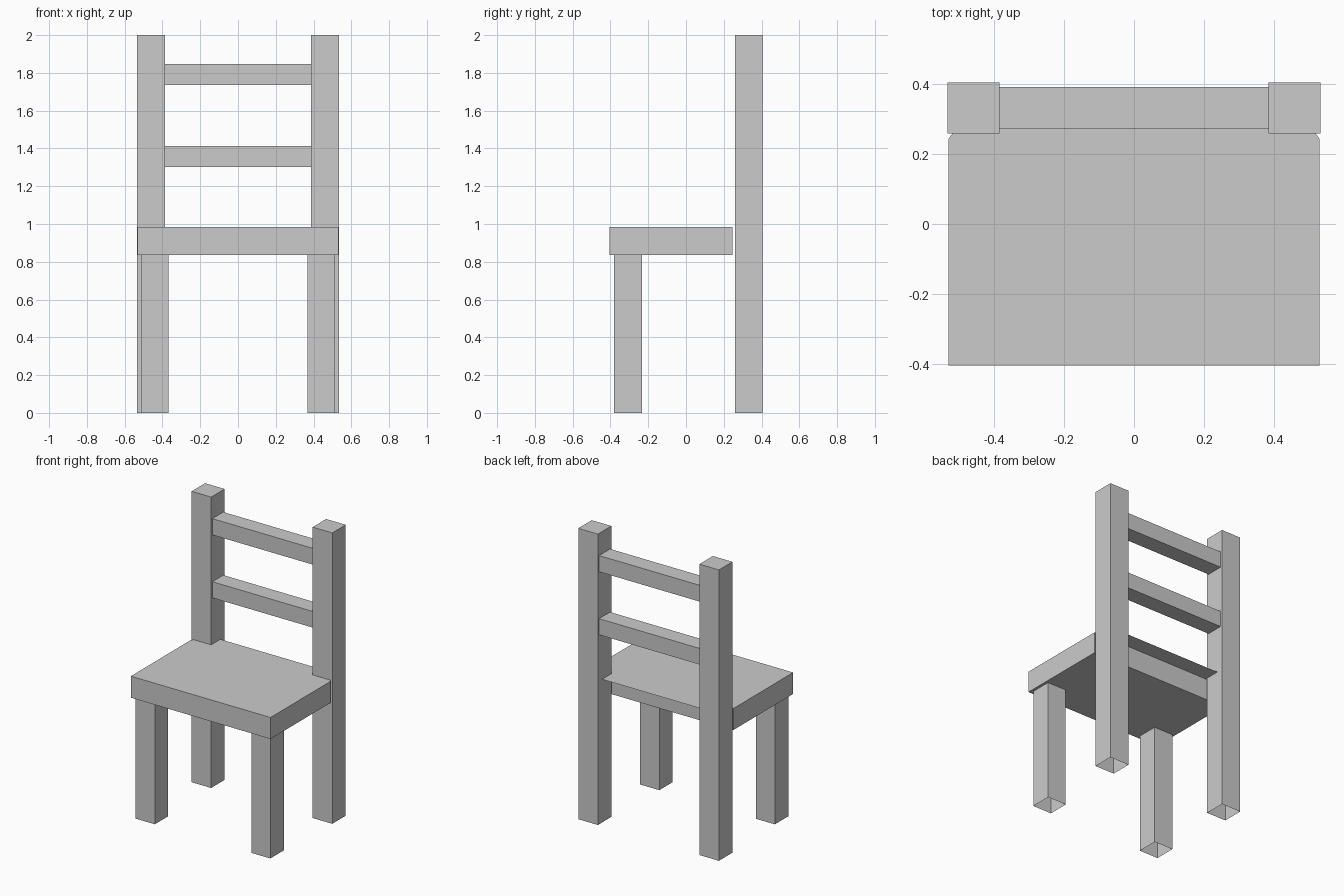
import bpy, bmesh

if "Cube" in bpy.data.objects:
    bpy.data.objects.remove(bpy.data.objects["Cube"])

def add_object(name, bm):
    mesh = bpy.data.meshes.new(name)
    bm.to_mesh(mesh)
    bm.free()
    obj = bpy.data.objects.new(name, mesh)
    bpy.context.collection.objects.link(obj)
    return obj

def box(x, y, z, open_sides=()):
    """Box from (min, max) ranges; open_sides lists (axis, sign) faces to leave out."""
    bm = bmesh.new()
    bmesh.ops.create_cube(bm, size=1)
    for v in bm.verts:
        v.co = [(r[0] + r[1]) / 2 + c * (r[1] - r[0]) for c, r in zip(v.co, (x, y, z))]
    bm.normal_update()
    drop = [f for f in bm.faces if any(f.normal[a] * s > 0.9 for a, s in open_sides)]
    bmesh.ops.delete(bm, geom=drop, context='FACES')
    return bm

UP, DOWN = (2, 1), (2, -1)

def mirrored_pair(name, x, y, z, open_sides):
    for side, s in (("left", -1), ("right", 1)):
        xr = tuple(sorted((s * x[0], s * x[1])))
        add_object(f"{name}_{side}", box(xr, y, z, open_sides))

# Back posts and front legs, hollow at the foot
mirrored_pair("back_post", (0.386, 0.535), (0.26, 0.406), (0, 2), [DOWN])
mirrored_pair("front_leg", (0.367, 0.512), (-0.38, -0.234), (0, 0.836), [UP, DOWN])

# Backrest rails between the posts
for name, z in (("lower_rail", (1.302, 1.413)), ("upper_rail", (1.735, 1.847))):
    add_object(name, box((-0.386, 0.386), (0.273, 0.392), z, [(0, 1), (0, -1)]))

# Seat: box body whose top sheet runs back between the posts
top = 0.984
seat = box((-0.531, 0.531), (-0.405, 0.245), (0.836, top), [UP])
half = [(0.531, -0.405), (0.531, 0.245), (0.52, 0.26), (0.386, 0.26), (0.386, 0.36)]
outline = half + [(-x, y) for x, y in reversed(half)]
seat.faces.new([seat.verts.new((x, y, top)) for x, y in outline])
bmesh.ops.remove_doubles(seat, verts=seat.verts[:], dist=0.0005)
add_object("seat", seat)
